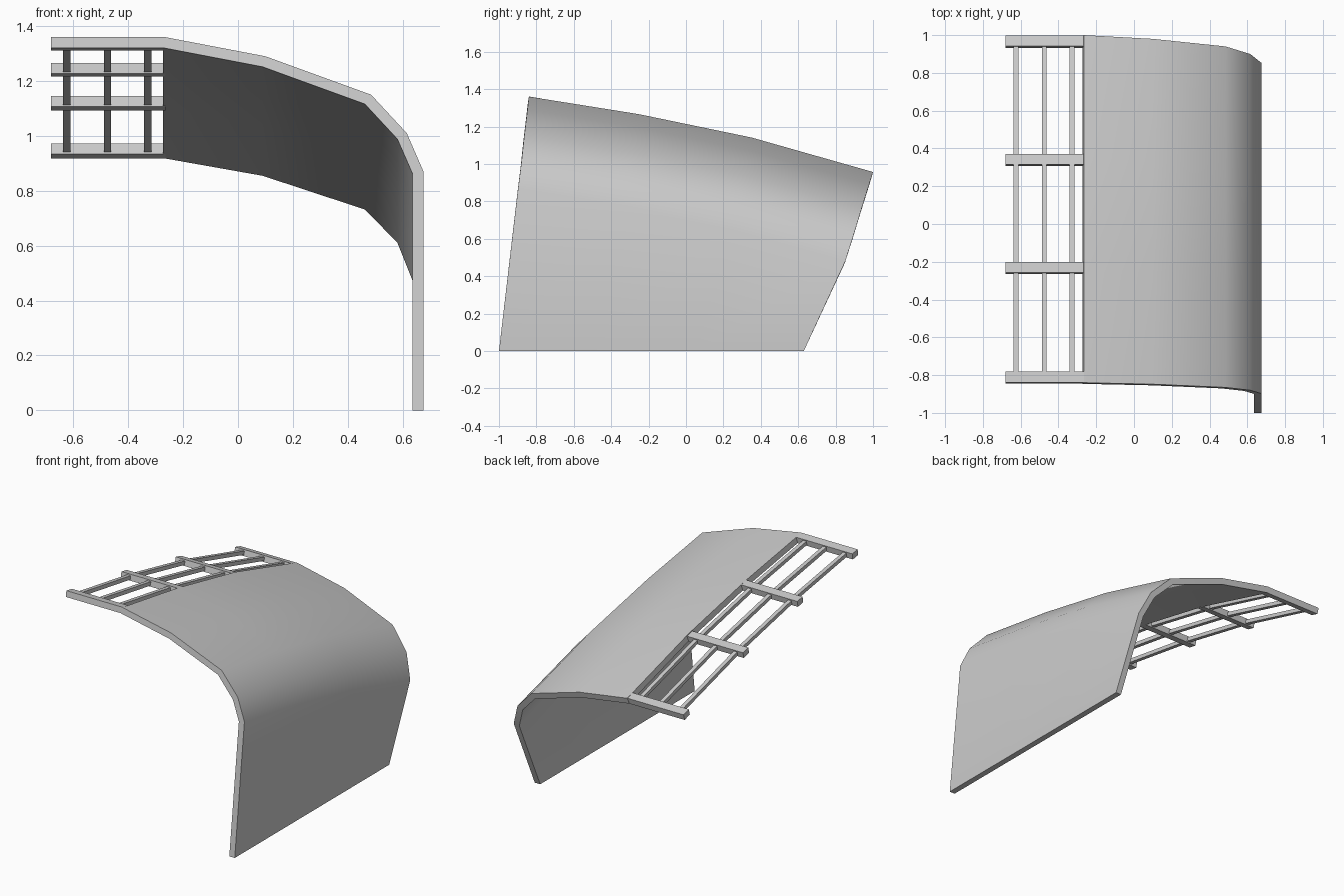
import bpy, math
from mathutils import Vector

if "Cube" in bpy.data.objects:
    bpy.data.objects.remove(bpy.data.objects["Cube"])

def make_mesh(name, verts, faces):
    me = bpy.data.meshes.new(name)
    me.from_pydata(verts, [], faces)
    me.update()
    ob = bpy.data.objects.new(name, me)
    bpy.context.collection.objects.link(ob)
    return ob

def smooth(ob):
    bpy.ops.object.select_all(action='DESELECT')
    ob.select_set(True)
    bpy.context.view_layer.objects.active = ob
    bpy.ops.object.shade_smooth_by_angle(angle=math.radians(35))

# Curved shell: front and back edge profiles, lofted with a slight arch
front = [(-.266, -.84, 1.36), (.10, -.848, 1.29), (.485, -.865, 1.15),
         (.615, -.88, 1.01), (.676, -.898, .87), (.676, -1, 0)]
back = [(-.266, 1, .957), (.10, .98, .892), (.485, .94, .765),
        (.615, .90, .632), (.676, .852, .48), (.676, .63, 0)]
arch_weight = [1, 1, .95, .9, .8, 0]
stations = [(0, 0), (.32, .035), (.647, .042), (1, 0)]
verts = []
for t, arch in stations:
    for f, b, w in zip(front, back, arch_weight):
        p = Vector(f).lerp(Vector(b), t)
        p.z += arch * w
        verts.append(p)
n = len(front)
faces = [(i*n + j, i*n + j + 1, (i+1)*n + j + 1, (i+1)*n + j)
         for i in range(len(stations) - 1) for j in range(n - 1)]
shell = make_mesh("curved_shell", verts, [f[::-1] for f in faces])
if shell.data.polygons[0].normal.z < 0:
    shell.data.flip_normals()
mod = shell.modifiers.new("thickness", 'SOLIDIFY')
mod.thickness, mod.offset, mod.use_even_offset = .04, -1, True
bpy.context.view_layer.objects.active = shell
bpy.ops.object.modifier_apply(modifier=mod.name)
smooth(shell)

# Cross bars, tilted along the slope of the roof line
for k, (y, z, deg) in enumerate([(-.813, 1.336, 9), (-.233, 1.241, 10.5),
                                 (.339, 1.119, 14), (.965, .945, 16)]):
    bpy.ops.mesh.primitive_cube_add(size=1, location=(-.473, y, z),
                                    rotation=(-math.radians(deg), 0, 0))
    bar = bpy.context.object
    bar.name = f"cross_bar_{k + 1}"
    bar.scale = (.416, .057, .04)

# Long rails, square section swept through the bar centres
path = [(-.813, 1.336), (-.233, 1.241), (.339, 1.119), (.965, .945)]
r = .013
for k, x in enumerate((-.624, -.475, -.329)):
    v = [(x + dx, y, z + dz) for y, z in path
         for dx, dz in ((-r, -r), (r, -r), (r, r), (-r, r))]
    f = [(4*i + j, 4*i + (j+1) % 4, 4*i + 4 + (j+1) % 4, 4*i + 4 + j)
         for i in range(3) for j in range(4)]
    f += [(3, 2, 1, 0), (12, 13, 14, 15)]
    rail = make_mesh(f"long_rail_{k + 1}", v, [q[::-1] for q in f[:12]] + [q[::-1] for q in f[12:]])
    if rail.data.polygons[0].normal.z > 0:
        rail.data.flip_normals()
